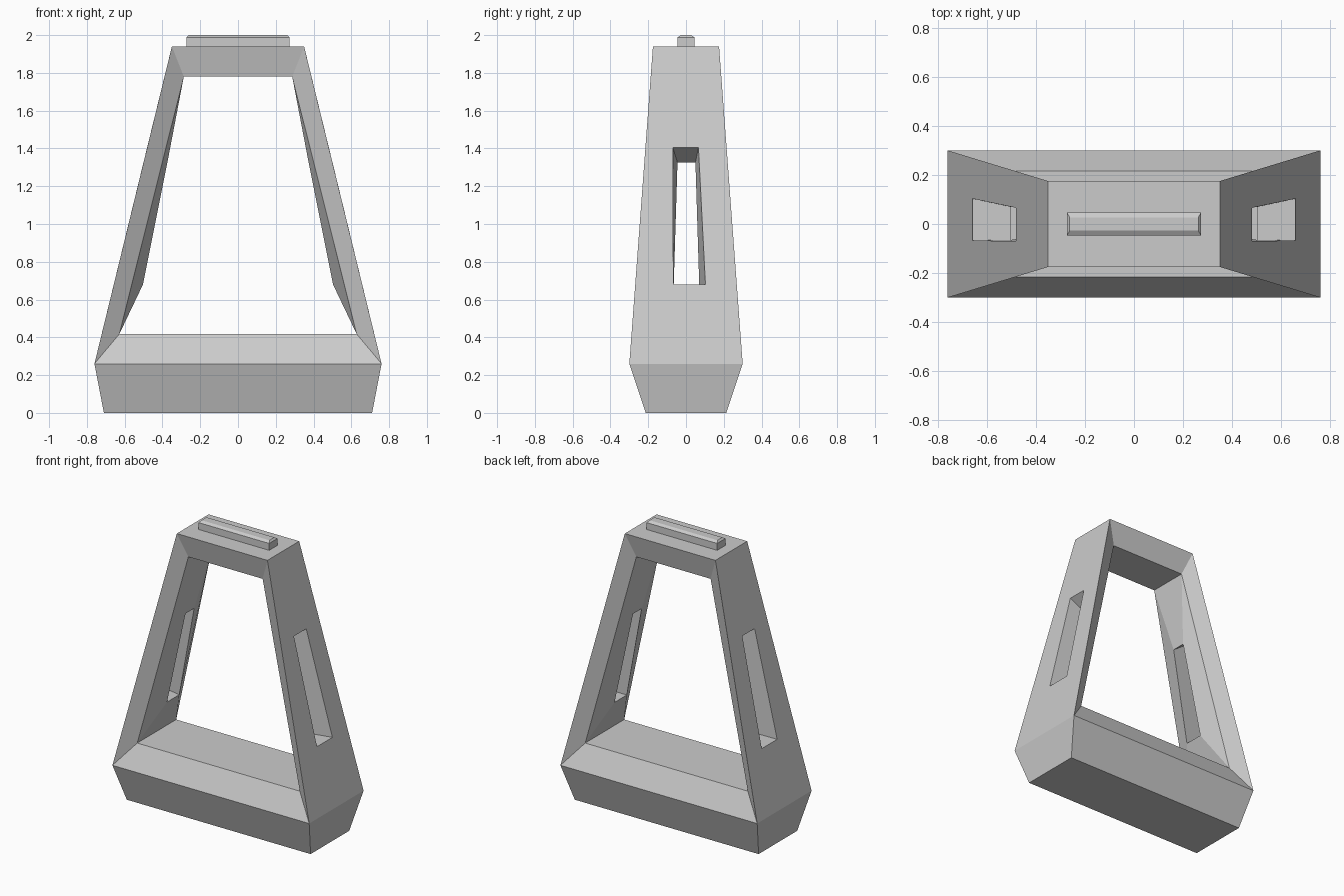
import bpy, bmesh

if "Cube" in bpy.data.objects:
    bpy.data.objects.remove(bpy.data.objects["Cube"])


def make_object(name, bm):
    bmesh.ops.remove_doubles(bm, verts=bm.verts, dist=1e-5)
    bmesh.ops.recalc_face_normals(bm, faces=bm.faces)
    mesh = bpy.data.meshes.new(name)
    bm.to_mesh(mesh)
    bm.free()
    obj = bpy.data.objects.new(name, mesh)
    bpy.context.collection.objects.link(obj)
    return obj


def bridge(bm, a, b, sides=range(4)):
    for i in sides:
        j = (i + 1) % len(a)
        bm.faces.new((a[i], a[j], b[j], b[i]))


def rect(bm, hx, hy, z):
    return [bm.verts.new((x, y, z)) for x, y in
            ((-hx, -hy), (hx, -hy), (hx, hy), (-hx, hy))]


def side_quad(bm, s, low, high):
    """Quad of a leg: low/high give (x, y_front, y_back, z)."""
    (xl, fl, bl, zl), (xh, fh, bh, zh) = low, high
    return [bm.verts.new((s * x, y, z)) for x, y, z in
            ((xl, fl, zl), (xl, bl, zl), (xh, bh, zh), (xh, fh, zh))]


# Tapered frame: mirrored legs pierced by slots, joined by base and top bar
bm = bmesh.new()
legs = []
for s in (-1, 1):
    outer = side_quad(bm, s, (0.76, -0.30, 0.30, 0.26), (0.35, -0.175, 0.175, 1.94))
    slot_out = side_quad(bm, s, (0.657, -0.067, 0.103, 0.68), (0.481, -0.07, 0.066, 1.405))
    slot_in = side_quad(bm, s, (0.503, -0.065, 0.07, 0.68), (0.374, -0.045, 0.05, 1.325))
    inner = side_quad(bm, s, (0.628, -0.215, 0.215, 0.418), (0.287, -0.138, 0.138, 1.78))
    bridge(bm, outer, slot_out)
    bridge(bm, slot_out, slot_in)
    bridge(bm, slot_in, inner)
    bridge(bm, inner, outer, (1, 3))
    legs.append((outer, inner))

(lo, li), (ro, ri) = legs
for i in range(4):
    bm.faces.new((lo[i], ro[i], ri[i], li[i]))       # sloped bars, front and back
for i, j in ((0, 1), (2, 3)):
    bm.faces.new((li[i], ri[i], ri[j], li[j]))       # sill and underside of top bar
bm.faces.new((lo[2], ro[2], ro[3], lo[3]))           # top
foot = rect(bm, 0.71, 0.213, 0.0)
bridge(bm, foot, [lo[0], ro[0], ro[1], lo[1]])
bm.faces.new(foot)
make_object("frame", bm)

# Thin chamfered ridge on top
bm = bmesh.new()
rings = [rect(bm, *r) for r in
         ((0.273, 0.046, 1.94), (0.273, 0.046, 1.988), (0.262, 0.027, 2.0))]
for a, b in zip(rings, rings[1:]):
    bridge(bm, a, b)
bm.faces.new(rings[0])
bm.faces.new(rings[-1])
make_object("top_ridge", bm)
